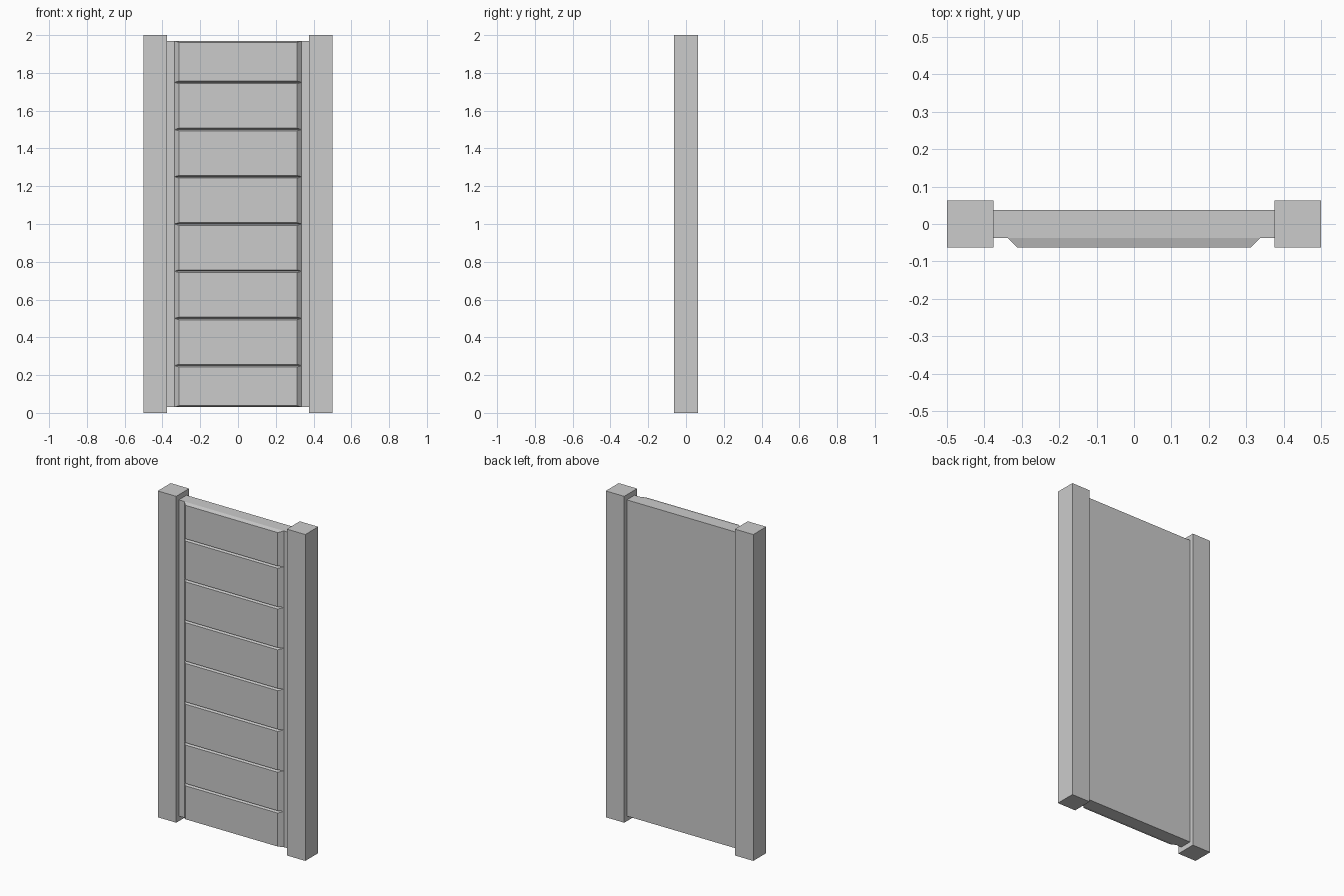
import bpy
import bmesh

if "Cube" in bpy.data.objects:
    bpy.data.objects.remove(bpy.data.objects["Cube"])

HEIGHT = 2.0
POST_IN, POST_OUT, POST_Y = 0.375, 0.5, 0.0625
PANEL_Y, PANEL_Z0, PANEL_Z1 = 0.0375, 0.031, 1.969
PLANK_X, SIDE_BEVEL, GROOVE = 0.3375, 0.025, 0.007


def finish(name, bm):
    bmesh.ops.recalc_face_normals(bm, faces=bm.faces)
    mesh = bpy.data.meshes.new(name)
    bm.to_mesh(mesh)
    bm.free()
    obj = bpy.data.objects.new(name, mesh)
    bpy.context.collection.objects.link(obj)
    return obj


def box(name, lo, hi):
    bm = bmesh.new()
    bmesh.ops.create_cube(bm, size=1)
    for v in bm.verts:
        v.co = [(a + b) / 2 + c * (b - a) for a, b, c in zip(lo, hi, v.co)]
    return finish(name, bm)


def plank(name, z0, z1):
    # raised board: wide base on the panel, narrower chamfered front
    bm = bmesh.new()
    rings = []
    for y, x, dz in ((-PANEL_Y, PLANK_X, 0),
                     (-POST_Y, PLANK_X - SIDE_BEVEL, GROOVE)):
        corners = ((-x, z0 + dz), (x, z0 + dz), (x, z1 - dz), (-x, z1 - dz))
        rings.append([bm.verts.new((px, y, pz)) for px, pz in corners])
    back, front = rings
    for ring in rings:
        bm.faces.new(ring)
    for i in range(4):
        j = (i + 1) % 4
        bm.faces.new((back[i], back[j], front[j], front[i]))
    return finish(name, bm)


# full-height side posts
box("left_post", (-POST_OUT, -POST_Y, 0), (-POST_IN, POST_Y, HEIGHT))
box("right_post", (POST_IN, -POST_Y, 0), (POST_OUT, POST_Y, HEIGHT))

# recessed flat panel between the posts
box("panel", (-POST_IN, -PANEL_Y, PANEL_Z0), (POST_IN, PANEL_Y, PANEL_Z1))

# eight raised planks on the front, separated by V grooves
for i in range(8):
    plank(f"plank_{i + 1}", max(i * 0.25, PANEL_Z0), min((i + 1) * 0.25, PANEL_Z1))
